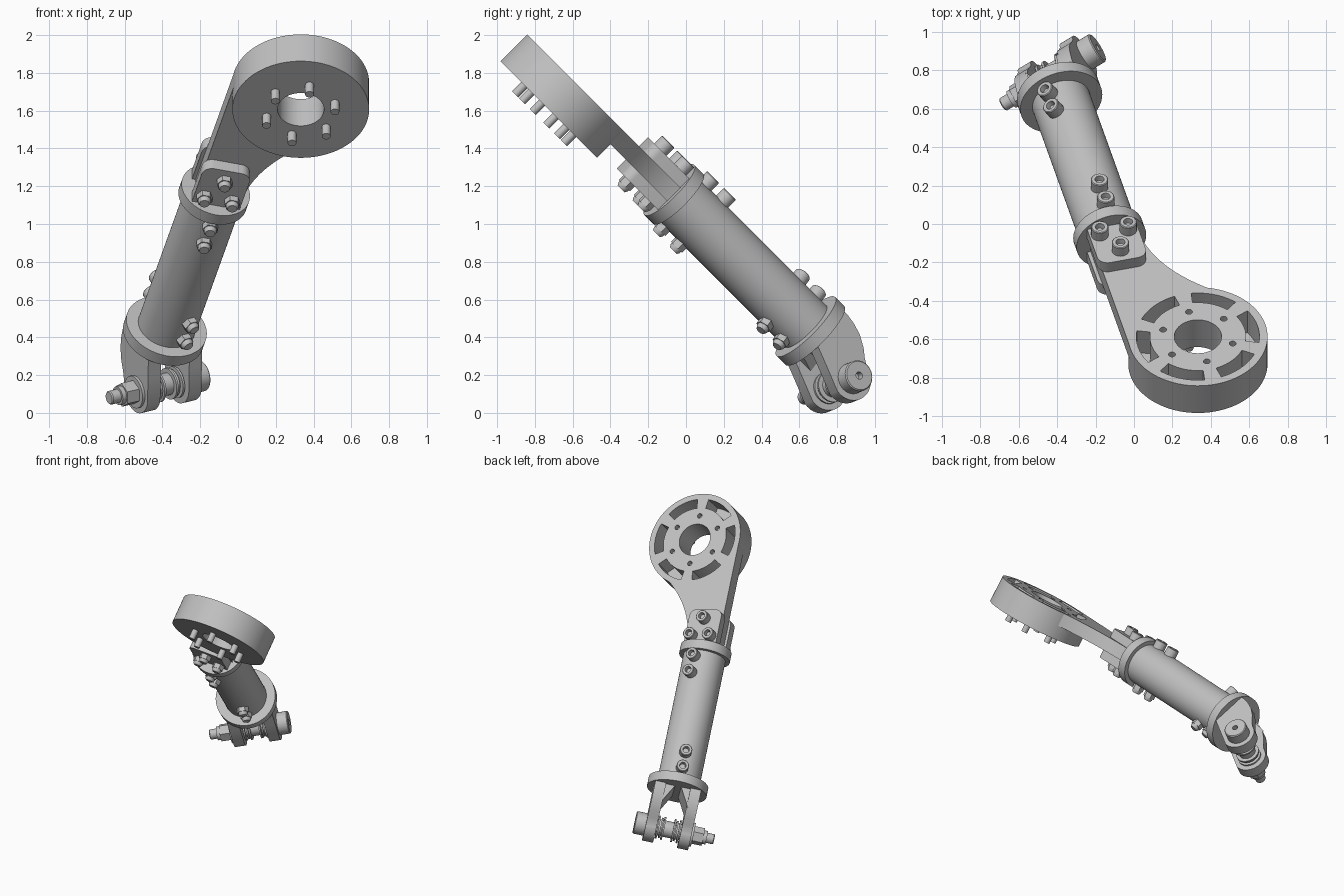
import bpy, bmesh
from math import radians, sin, cos, pi
from mathutils import Matrix, Vector

cube = bpy.data.objects.get("Cube")
if cube:
    bpy.data.objects.remove(cube)

metal = bpy.data.materials.new("light grey metal")
metal.use_nodes = True
GREY = (0.53, 0.53, 0.53, 1)
metal.diffuse_color = GREY
metal.node_tree.nodes["Principled BSDF"].inputs["Base Color"].default_value = GREY

# Link frame: local z runs up the tube, local y is the normal of the mounting disc
tilt, lean = radians(14.3), radians(45)
across = Vector((1, 0, 0))
up = Vector((0, -sin(lean), cos(lean)))
normal = Vector((0, sin(lean), cos(lean)))
side = across * cos(tilt) - up * sin(tilt)
along = across * sin(tilt) + up * cos(tilt)
FRAME = Matrix((side, normal, along)).transposed().to_4x4()
FRAME.translation = (-0.325, 0.487, 0.605)

FLAT = Matrix.Rotation(radians(90), 4, 'X')       # outline in x-z, height along -y
ALONG_Y = Matrix.Rotation(radians(-90), 4, 'X')   # height along +y
ALONG_X = Matrix(((0, 0, 1), (1, 0, 0), (0, 1, 0))).to_4x4()  # outline in y-z, height along +x
YOKE = Matrix.Rotation(radians(30), 4, 'Z')       # the fork is turned about the tube


def finish(name, bm, matrix):
    bmesh.ops.remove_doubles(bm, verts=bm.verts, dist=1e-5)
    bmesh.ops.recalc_face_normals(bm, faces=bm.faces)
    mesh = bpy.data.meshes.new(name)
    bm.to_mesh(mesh)
    bm.free()
    mesh.materials.append(metal)
    obj = bpy.data.objects.new(name, mesh)
    bpy.context.scene.collection.objects.link(obj)
    obj.matrix_world = FRAME @ matrix
    smooth(obj)
    return obj


def smooth(obj):
    bpy.ops.object.select_all(action='DESELECT')
    obj.select_set(True)
    bpy.context.view_layer.objects.active = obj
    bpy.ops.object.shade_smooth_by_angle(angle=radians(32))


def prism(name, outline, low, high, matrix=Matrix()):
    bm = bmesh.new()
    face = bm.faces.new([bm.verts.new((x, y, low)) for x, y in outline])
    new = bmesh.ops.extrude_face_region(bm, geom=[face])["geom"]
    bmesh.ops.translate(bm, vec=(0, 0, high - low),
                        verts=[v for v in new if isinstance(v, bmesh.types.BMVert)])
    return finish(name, bm, matrix)


def turned(name, profile, matrix=Matrix(), sides=48):
    """Revolve a (radius, height) profile about z."""
    bm = bmesh.new()
    verts = [bm.verts.new((r, 0, h)) for r, h in profile]
    edges = [bm.edges.new(pair) for pair in zip(verts, verts[1:])]
    bmesh.ops.spin(bm, geom=verts + edges, axis=(0, 0, 1), cent=(0, 0, 0),
                   angle=2 * pi, steps=sides, use_merge=False)
    return finish(name, bm, matrix)


def cylinder(name, r, low, high, matrix=Matrix(), sides=48):
    return turned(name, [(0, low), (r, low), (r, high), (0, high)], matrix, sides)


def arc(cx, cy, r, start, end, steps):
    angles = [radians(start + (end - start) * i / steps) for i in range(steps + 1)]
    return [(cx + r * cos(a), cy + r * sin(a)) for a in angles]


def combine(obj, others, operation):
    for other in others:
        other.hide_render = True
        mod = obj.modifiers.new(operation.lower(), 'BOOLEAN')
        mod.object, mod.operation, mod.solver = other, operation, 'EXACT'
    bpy.context.view_layer.update()
    result = obj.evaluated_get(bpy.context.evaluated_depsgraph_get())
    mesh = bpy.data.meshes.new_from_object(result)
    obj.modifiers.clear()
    obj.data = mesh
    for other in others:
        bpy.data.objects.remove(other)
    smooth(obj)


def bolt(name, x, z, reach, turn=Matrix()):
    """Socket head bolt on +y, hexagon nut with a rounded end on -y."""
    place = turn @ Matrix.Translation((x, 0, z)) @ ALONG_Y
    top = reach + 0.06
    turned(name + "_head", [(0, reach - 0.02), (0.045, reach - 0.02), (0.045, top - 0.004),
                            (0.041, top), (0.024, top), (0.02, top - 0.03), (0, top - 0.03)],
           place, 24)
    cylinder(name + "_nut", 0.043, -reach - 0.035, -reach + 0.02, place, 6)
    turned(name + "_nut_end", [(0, -reach), (0.034, -reach), (0.034, -reach - 0.045),
                               (0.026, -reach - 0.06), (0, -reach - 0.06)], place, 20)


# Tube with end collars
cylinder("tube", 0.155, -0.25, 0.8, sides=64)
cylinder("lower_collar", 0.22, -0.285, -0.215, sides=64)
cylinder("upper_collar", 0.187, 0.77, 0.84, sides=64)

# Upper fork: two rounded cheeks around the arm
cheek = [(-0.13, 0.82), (0.13, 0.82)]
cheek += arc(0.075, 1.05, 0.055, 0, 90, 8) + arc(-0.075, 1.05, 0.055, 90, 180, 8)
prism("back_cheek", cheek, -0.117, -0.05, FLAT)
prism("front_cheek", cheek, 0.05, 0.117, FLAT)

# Arm flaring into the mounting disc
DX, DZ, DR = 0.25, 1.68, 0.362
p0, p1, p2, p3 = (Vector(p) for p in ((0.14, 0.83), (0.14, 1.1), (0.31, 1.31), (0.53, 1.458)))
flare = []
for i in range(17):
    t = i / 16
    v = p0 * (1-t)**3 + p1 * 3*t*(1-t)**2 + p2 * 3*t*t*(1-t) + p3 * t**3
    flare.append((v.x, v.y))
arm = prism("arm", [(-0.111, 0.83)] + flare + [(DX, DZ), (-0.111, DZ)], -0.05, 0.05, FLAT)
disc_place = Matrix.Translation((DX, 0, DZ)) @ ALONG_Y
disc = cylinder("mounting_disc", DR, -0.15, 0.05, disc_place, 96)
combine(disc, [arm], 'UNION')

# Bore, curved pockets and screw holes cut into the disc
cutters = [cylinder("bore_cutter", 0.123, -0.3, 0.2, disc_place, 64)]
for k in range(6):
    slot = arc(0, 0, 0.32, 60 * k - 22, 60 * k + 22, 14)
    slot += arc(0, 0, 0.25, 60 * k + 22, 60 * k - 22, 14)
    cutters.append(prism("pocket_cutter", slot, -0.11, 0.2, disc_place))
    a = radians(60 * k + 30)
    spot = disc_place @ Matrix.Translation((0.188 * cos(a), 0.188 * sin(a), 0))
    cutters.append(cylinder("hole_cutter", 0.018, 0.01, 0.2, spot, 16))
    cylinder("disc_stud", 0.023, -0.22, -0.13, spot, 20)
combine(disc, cutters, 'DIFFERENCE')

# Bolts through the cheeks and through the tube
for i, (x, z) in enumerate(((-0.076, 0.895), (0.076, 0.895), (0, 1.03))):
    bolt(f"cheek_bolt_{i + 1}", x, z, 0.117)
for i, z in enumerate((0.59, 0.72)):
    bolt(f"upper_tube_bolt_{i + 1}", 0, z, 0.152)
for i, z in enumerate((-0.155, -0.03)):
    bolt(f"lower_tube_bolt_{i + 1}", 0, z, 0.152, YOKE)

# Lower fork: two lugs bent towards the front, with gussets at the collar
PIN_Y, PIN_Z = -0.125, -0.54
lug = [(-0.12, -0.26), (0.13, -0.26), (0.133, -0.31), (0.122, -0.37), (0.1, -0.43),
       (0.06, -0.49), (0.02, -0.53)]
lug += arc(PIN_Y, PIN_Z, 0.118, -15, -190, 24) + [(-0.18, -0.39)]
for name, s in (("left", 1), ("right", -1)):
    low, high = sorted((0.09 * s, 0.17 * s))
    prism(name + "_lug", lug, low, high, YOKE @ ALONG_X)
    gusset = [(0.1 * s, -0.27), (0.015 * s, -0.27), (0.1 * s, -0.43)]
    prism(name + "_gusset", gusset, -0.11, 0.12, YOKE @ FLAT)

# Cross pin with socket head, sleeve, washers and nut
pin = YOKE @ Matrix.Translation((0, PIN_Y, PIN_Z)) @ ALONG_X
turned("pin_head", [(0, 0.15), (0.083, 0.15), (0.083, 0.244), (0.077, 0.25), (0.02, 0.25),
                    (0.02, 0.21), (0, 0.21)], pin, 40)
turned("pin_shank", [(0, -0.34), (0.032, -0.34), (0.037, -0.334), (0.037, 0.16), (0, 0.16)], pin)
cylinder("pin_sleeve", 0.06, -0.1, 0.1, pin)
for s in (-1, 1):
    for i, (at, r) in enumerate(((0.078, 0.085), (0.055, 0.075), (0.038, 0.085))):
        cylinder("sleeve_ring", r, s * at - 0.006, s * at + 0.006, pin)
cylinder("pin_washer", 0.088, -0.185, -0.16, pin)
cylinder("pin_nut", 0.066, -0.26, -0.18, pin, 6)
cylinder("pin_nut_collar", 0.05, -0.285, -0.25, pin)
